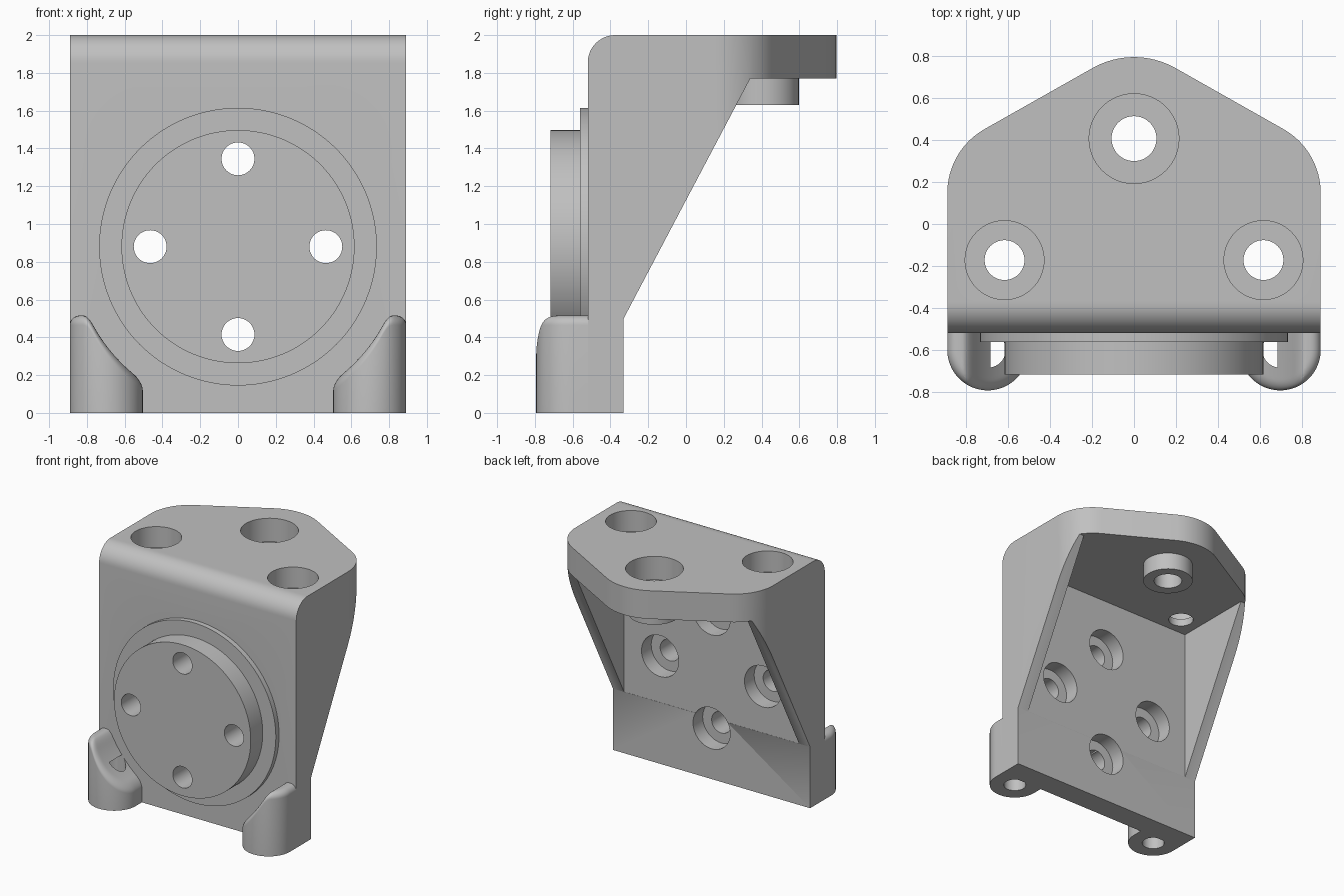
import bpy, bmesh, math
from mathutils import Vector, Matrix

if "Cube" in bpy.data.objects:
    bpy.data.objects.remove(bpy.data.objects["Cube"])

grey = bpy.data.materials.new("light_grey")
grey.diffuse_color = (0.53, 0.53, 0.53, 1)
grey.use_nodes = True
grey.node_tree.nodes["Principled BSDF"].inputs["Base Color"].default_value = grey.diffuse_color


def finish(name, bm):
    bmesh.ops.recalc_face_normals(bm, faces=bm.faces)
    me = bpy.data.meshes.new(name)
    bm.to_mesh(me)
    bm.free()
    me.materials.append(grey)
    ob = bpy.data.objects.new(name, me)
    bpy.context.collection.objects.link(ob)
    return ob


def rounded(corners, steps=12):
    """Polygon from (x, y, radius) corners, with arcs at the rounded ones."""
    out = []
    for i, (x, y, r) in enumerate(corners):
        p = Vector((x, y))
        if r == 0:
            out.append(p)
            continue
        a = (Vector(corners[i - 1][:2]) - p).normalized()
        b = (Vector(corners[(i + 1) % len(corners)][:2]) - p).normalized()
        half = a.angle(b) / 2
        c = p + (a + b).normalized() * r / math.sin(half)
        s = p + a * r / math.tan(half) - c
        e = p + b * r / math.tan(half) - c
        total = s.angle(e)
        for k in range(steps + 1):
            t = k / steps
            out.append(c + (s * math.sin((1 - t) * total) + e * math.sin(t * total)) / math.sin(total))
    return out


def prism(name, pts, lo, hi, axis):
    place = (lambda p, h: (p[0], p[1], h)) if axis == 'Z' else (lambda p, h: (h, p[0], p[1]))
    bm = bmesh.new()
    a = [bm.verts.new(place(p, lo)) for p in pts]
    b = [bm.verts.new(place(p, hi)) for p in pts]
    bm.faces.new(a)
    bm.faces.new(b)
    for i in range(len(a)):
        j = (i + 1) % len(a)
        bm.faces.new((a[i], a[j], b[j], b[i]))
    return finish(name, bm)


def cylinder(name, centre, r, lo, hi, axis, n=64):
    """Axis Z: centre is (x, y). Axis Y: centre is (x, z)."""
    bm = bmesh.new()
    m = (lo + hi) / 2
    if axis == 'Z':
        mat = Matrix.Translation((centre[0], centre[1], m))
    else:
        mat = Matrix.Translation((centre[0], m, centre[1])) @ Matrix.Rotation(math.pi / 2, 4, 'X')
    bmesh.ops.create_cone(bm, cap_ends=True, segments=n, radius1=r, radius2=r, depth=hi - lo, matrix=mat)
    return finish(name, bm)


def boolean(ob, tool, op):
    mod = ob.modifiers.new("bool", 'BOOLEAN')
    mod.object, mod.operation, mod.solver = tool, op, 'EXACT'
    bpy.context.view_layer.objects.active = ob
    bpy.ops.object.modifier_apply(modifier=mod.name)
    bpy.data.objects.remove(tool)


def smooth(ob):
    bpy.ops.object.select_all(action='DESELECT')
    ob.select_set(True)
    bpy.context.view_layer.objects.active = ob
    bpy.ops.object.shade_smooth_by_angle(angle=math.radians(30))


# Bracket body: plan outline intersected with the side profile
plan = rounded([(-0.89, -0.6, 0), (0.89, -0.6, 0), (0.89, 0.352, 0.35),
                (0, 0.855, 0.4), (-0.89, 0.352, 0.35)])
side = rounded([(-0.52, 0, 0), (-0.33, 0, 0), (-0.33, 0.5, 0), (0.34, 1.77, 0),
                (1, 1.77, 0), (1, 2, 0), (-0.52, 2, 0.145)])
body = prism("bracket_body", plan, -0.1, 2.1, 'Z')
boolean(body, prism("profile", side, -1.2, 1.2, 'X'), 'INTERSECT')

# Pocket between the two thin side ribs
pocket = [(-0.33, 0.502), (1, 0.502), (1, 1.77), (-0.33, 1.77)]
boolean(body, prism("pocket", pocket, -0.79, 0.79, 'X'), 'DIFFERENCE')

# Stepped round pad on the front, round boss under the top
DISC_Z = 0.88
boolean(body, cylinder("pad_step", (0, DISC_Z), 0.735, -0.562, -0.45, 'Y', 128), 'UNION')
boolean(body, cylinder("pad", (0, DISC_Z), 0.617, -0.717, -0.43, 'Y', 128), 'UNION')
boolean(body, cylinder("boss", (0, 0.407), 0.19, 1.63, 1.79, 'Z'), 'UNION')

# Four pad holes, counterbored from the back
for dx, dz in ((1, 0), (-1, 0), (0, 1), (0, -1)):
    c = (dx * 0.465, DISC_Z + dz * 0.465)
    boolean(body, cylinder("hole", c, 0.087, -1, 0, 'Y', 48), 'DIFFERENCE')
    boolean(body, cylinder("bore", c, 0.168, -0.455, 0, 'Y', 48), 'DIFFERENCE')

# Three top holes, counterbored from above
for c, r, bore, floor in (((0.617, -0.172), 0.095, 0.188, 1.83),
                          ((-0.617, -0.172), 0.095, 0.188, 1.83),
                          ((0, 0.407), 0.107, 0.214, 1.81)):
    boolean(body, cylinder("hole", c, r, 1.4, 2.2, 'Z', 48), 'DIFFERENCE')
    boolean(body, cylinder("bore", c, bore, floor, 2.2, 'Z', 64), 'DIFFERENCE')
smooth(body)

# Front feet: D-shaped posts with a top scooped around the pad and a rounded rim
FX, FY, FR, RIM, SCOOP = 0.697, -0.6, 0.193, 0.05, 0.872


def top_height(x):
    cut = DISC_Z - math.sqrt(max(SCOOP ** 2 - x * x, 0))
    if abs(x) >= SCOOP:
        cut = 2
    k = 0.06
    h = max(k - abs(cut - 0.515), 0) / k
    return min(cut, 0.515) - h * h * k / 4


def foot_ring(bm, inset, drop):
    r = FR - inset
    pts = [(FX + r, -0.46), (FX + r, -0.53)]
    pts += [(FX + r * math.cos(a), FY - r * math.sin(a)) for a in [math.pi * k / 40 for k in range(41)]]
    pts += [(FX - r, -0.53), (FX - r, -0.46)]
    return [bm.verts.new((x, y, 0 if drop is None else top_height(x) - drop)) for x, y in pts]


def foot(name, sign):
    bm = bmesh.new()
    rings = [foot_ring(bm, 0, None)]
    for k in range(9):
        t = k / 8 * math.pi / 2
        rings.append(foot_ring(bm, RIM * (1 - math.cos(t)), RIM * (1 - math.sin(t))))
    for k in range(1, 13):
        rings.append(foot_ring(bm, RIM + (FR - RIM - 0.001) * k / 12, 0))
    bm.faces.new(rings[0])
    bm.faces.new(rings[-1])
    for a, b in zip(rings, rings[1:]):
        for i in range(len(a) - 1):
            bm.faces.new((a[i], a[i + 1], b[i + 1], b[i]))
    # close the back, which is buried in the plate
    bm.faces.new([r[0] for r in rings] + [r[-1] for r in reversed(rings)])
    bmesh.ops.triangulate(bm, faces=bm.faces)
    bmesh.ops.scale(bm, vec=(sign, 1, 1), verts=bm.verts)
    ob = finish(name, bm)
    # blind screw hole from below, breaking out through the scoop
    boolean(ob, cylinder("screw_hole", (sign * FX, FY), 0.085, -0.2, 0.34, 'Z', 40), 'DIFFERENCE')
    smooth(ob)


foot("front_foot_right", 1)
foot("front_foot_left", -1)
